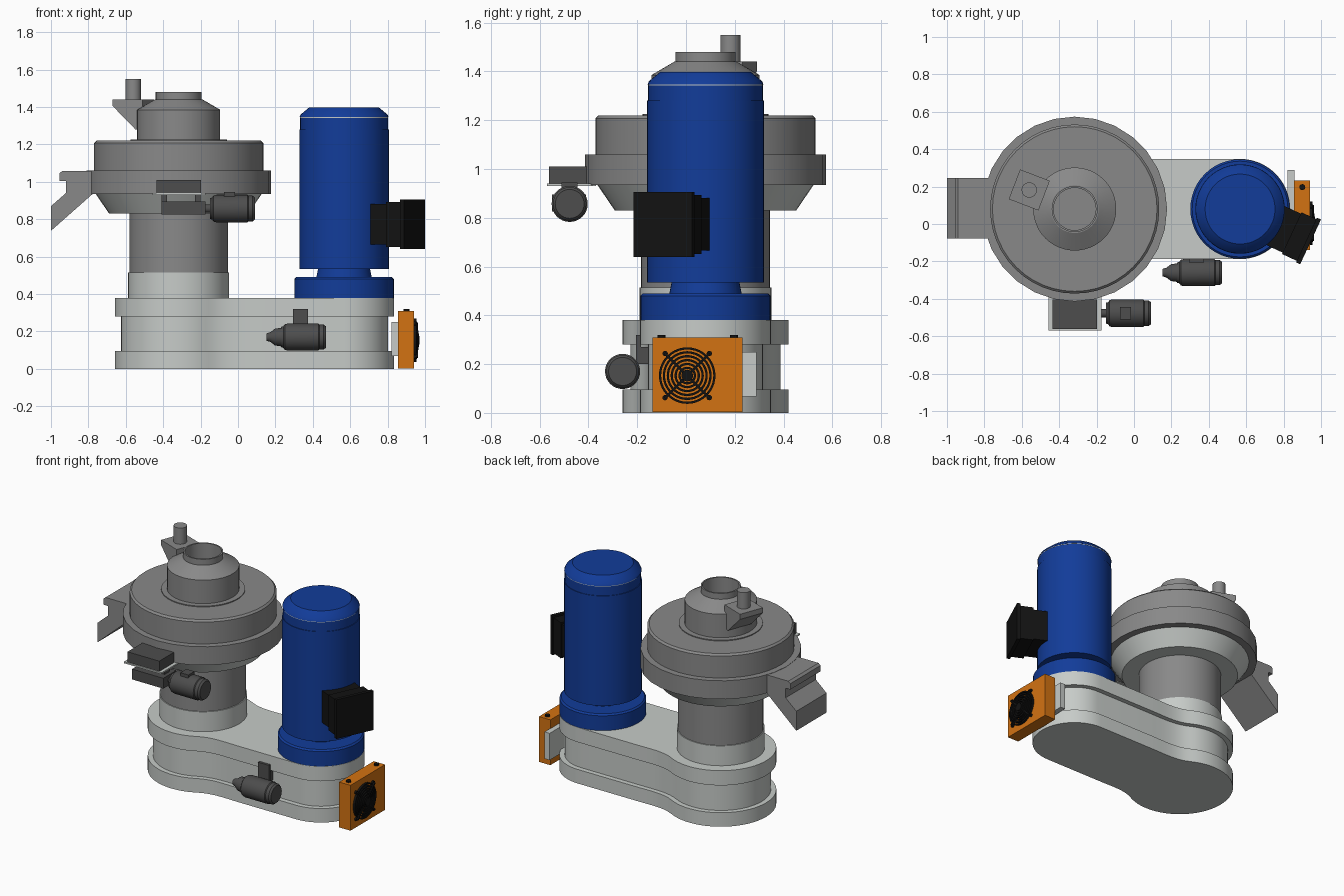
import bpy, bmesh, math
from mathutils import Matrix, Vector

if "Cube" in bpy.data.objects:
    bpy.data.objects.remove(bpy.data.objects["Cube"])


def material(name, r, g, b):
    m = bpy.data.materials.new(name)
    m.diffuse_color = (r, g, b, 1)
    m.use_nodes = True
    m.node_tree.nodes["Principled BSDF"].inputs["Base Color"].default_value = m.diffuse_color
    return m


LIGHT = material("light grey paint", 0.57, 0.60, 0.58)
STEEL = material("steel grey", 0.25, 0.25, 0.25)
DARK = material("dark grey", 0.075, 0.075, 0.075)
BLUE = material("motor blue", 0.006, 0.045, 0.32)
ORANGE = material("orange", 0.65, 0.17, 0.006)
BLACK = material("black", 0.006, 0.006, 0.006)

BOWL = (-0.317, 0.08)      # vertical axis of the bowl
MOTOR = (0.567, 0.08)      # vertical axis of the main motor
X_AXIS = Matrix.Rotation(math.pi / 2, 4, 'Y')   # turns local z to +x


def finish(name, bm, mat, matrix=None, smooth=True):
    bmesh.ops.remove_doubles(bm, verts=bm.verts, dist=1e-5)
    bmesh.ops.recalc_face_normals(bm, faces=bm.faces)
    if matrix:
        bm.transform(matrix)
    me = bpy.data.meshes.new(name)
    bm.to_mesh(me)
    bm.free()
    me.materials.append(mat)
    ob = bpy.data.objects.new(name, me)
    bpy.context.collection.objects.link(ob)
    if smooth:
        bpy.ops.object.select_all(action='DESELECT')
        ob.select_set(True)
        bpy.context.view_layer.objects.active = ob
        bpy.ops.object.shade_smooth_by_angle(angle=math.radians(30))
    return ob


def lathe(name, profile, loc, mat, segs=48, rot=None, closed=False):
    """Turn a (radius, height) profile around local z."""
    bm = bmesh.new()
    rings = [[bm.verts.new((r * math.cos(a), r * math.sin(a), z))
              for a in (2 * math.pi * i / segs for i in range(segs))] for r, z in profile]
    pairs = list(zip(rings, rings[1:]))
    if closed:
        pairs.append((rings[-1], rings[0]))
    for a, b in pairs:
        for i in range(segs):
            j = (i + 1) % segs
            bm.faces.new((a[i], a[j], b[j], b[i]))
    return finish(name, bm, mat, Matrix.Translation(loc) @ (rot or Matrix()))


def prism(name, pts, lo, hi, mat, matrix=None, smooth=False):
    """Extrude a flat (x, y) outline from z = lo to z = hi."""
    bm = bmesh.new()
    f = bm.faces.new([bm.verts.new((x, y, lo)) for x, y in pts])
    ext = bmesh.ops.extrude_face_region(bm, geom=[f])
    top = [v for v in ext["geom"] if isinstance(v, bmesh.types.BMVert)]
    bmesh.ops.translate(bm, verts=top, vec=(0, 0, hi - lo))
    return finish(name, bm, mat, matrix, smooth)


def box(name, x, y, z, mat, matrix=None):
    return prism(name, [(x[0], y[0]), (x[1], y[0]), (x[1], y[1]), (x[0], y[1])],
                 z[0], z[1], mat, matrix)


# --- Belt housing: a wide and a narrow round end with a smooth waist
def housing_outline(inset):
    ra, rb, y0 = 0.341 - inset, 0.268 - inset, BOWL[1]
    arc = [math.radians(180 - 118 * i / 20) for i in range(21)]
    half = [(BOWL[0] + ra * math.cos(a), ra * math.sin(a)) for a in arc]
    t = math.radians(62)
    p0 = Vector(half[-1])
    p1 = p0 + 0.1 * Vector((math.sin(t), -math.cos(t)))
    p2, p3 = Vector((0.02, rb)), Vector((0.14, rb))
    for i in range(1, 9):
        s = i / 8
        half.append(tuple(p0 * (1 - s) ** 3 + p1 * 3 * s * (1 - s) ** 2
                          + p2 * 3 * s * s * (1 - s) + p3 * s ** 3))
    for i in range(17):
        a = math.radians(90 - 90 * i / 16)
        half.append((MOTOR[0] + rb * math.cos(a), rb * math.sin(a)))
    half[-1] = (half[-1][0], 0)
    half[0] = (half[0][0], 0)
    return [(x, y0 + y) for x, y in half] + [(x, y0 - y) for x, y in half[-2:0:-1]]


prism("housing_lower_flange", housing_outline(0), 0, 0.095, LIGHT, smooth=True)
prism("housing_wall", housing_outline(0.033), 0.09, 0.285, LIGHT, smooth=True)
prism("housing_upper_flange", housing_outline(0), 0.28, 0.38, LIGHT, smooth=True)

# --- Column and bowl
bowl = (*BOWL, 0)
lathe("column_base", [(0, 0.37), (0.27, 0.37), (0.27, 0.515), (0, 0.515)], bowl, LIGHT)
lathe("column", [(0, 0.51), (0.264, 0.51), (0.264, 0.84), (0, 0.84)], bowl, STEEL)
lathe("bowl_cone", [(0, 0.83), (0.372, 0.83), (0.447, 0.94), (0, 0.94)], bowl, LIGHT)
lathe("bowl_rim", [(0, 0.935), (0.494, 0.935), (0.494, 1.06), (0, 1.06)], bowl, STEEL, 28)
lathe("bowl_cover", [(0, 1.05), (0.452, 1.05), (0.452, 1.208), (0.44, 1.22), (0, 1.22)],
      bowl, STEEL)
lathe("inlet_neck", [(0.258, 1.215), (0.258, 1.226), (0.222, 1.226), (0.222, 1.385),
                     (0.128, 1.44), (0.123, 1.44), (0.123, 1.48), (0.113, 1.48),
                     (0.113, 1.3), (0, 1.3)], bowl, STEEL)

# --- Side feeder: slanted hopper with a pipe, leaning on the neck
feeder = Matrix.Translation((-0.56, 0.182, 0)) @ Matrix.Rotation(math.radians(-21), 4, 'Z')
upright = Matrix.Rotation(math.pi / 2, 4, 'X')       # outline (x, y) -> (x, z)
prism("feeder_hopper", [(-0.085, 1.44), (-0.085, 1.405), (0.045, 1.28), (0.085, 1.28),
                        (0.085, 1.44)], -0.085, 0.085, STEEL, feeder @ upright)
lathe("feeder_pipe", [(0, 1.43), (0.041, 1.43), (0.041, 1.55), (0, 1.55)],
      (-0.56, 0.182, 0), STEEL, 24)

# --- Discharge chute on the left
prism("discharge_chute", [(-0.7, 1.058), (-0.94, 1.058), (-0.955, 1.045), (-0.955, 1.005),
                          (-0.92, 1.005), (-0.92, 0.94), (-1.0, 0.87), (-1.0, 0.738),
                          (-0.775, 0.937), (-0.7, 0.937)], -0.247, 0.077, STEEL, upright)

# --- Main motor
motor = (*MOTOR, 0)
lathe("motor_flange", [(0, 0.375), (0.266, 0.375), (0.266, 0.48), (0.256, 0.49), (0, 0.49)],
      motor, BLUE)
lathe("motor_neck", [(0, 0.48), (0.15, 0.48), (0.138, 0.54), (0, 0.54)], motor, BLUE)
lathe("motor_body", [(0, 0.535), (0.239, 0.535), (0.239, 1.28), (0.235, 1.28),
                     (0.235, 1.343), (0, 1.343)], motor, BLUE)
lathe("motor_seam", [(0, 1.342), (0.236, 1.342), (0.236, 1.347), (0, 1.347)], motor, LIGHT)
lathe("motor_cap", [(0, 1.346), (0.238, 1.346), (0.232, 1.36), (0.187, 1.397), (0, 1.397)],
      motor, BLUE)

# --- Terminal box, turned towards the front right
turn = Matrix.Translation(motor) @ Matrix.Rotation(math.radians(-25), 4, 'Z')
box("terminal_box_neck", (0.2, 0.32), (-0.115, 0.115), (0.665, 0.882), BLACK, turn)
box("terminal_box_body", (0.305, 0.4), (-0.123, 0.123), (0.652, 0.893), BLACK, turn)
box("terminal_box_lid", (0.392, 0.416), (-0.132, 0.132), (0.64, 0.905), BLACK, turn)

# --- Oil cooler with fan grille
box("cooler_bracket", (0.82, 0.858), (-0.05, 0.29), (0.068, 0.25), LIGHT)
box("cooler_case", (0.855, 0.94), (-0.138, 0.232), (0.003, 0.31), ORANGE)
fan = (0.94, 0.005, 0.153)
for i in range(6):
    r, h = 0.116 - 0.016 * i, 0.014 + 0.0025 * i
    lathe(f"grille_ring_{i + 1}", [(r - 0.009, h - 0.015), (r, h - 0.015), (r, h),
                                   (r - 0.009, h)], fan, BLACK, 40, X_AXIS, closed=True)
lathe("fan_hub", [(0, -0.005), (0.024, -0.005), (0.024, 0.03), (0, 0.03)], fan, BLACK, 24, X_AXIS)
for k in range(4):
    a = math.radians(45 + 90 * k)
    spin = Matrix.Translation(fan) @ Matrix.Rotation(a, 4, 'X')
    box(f"grille_spoke_{k + 1}", (0.0, 0.022), (0, 0.13), (-0.005, 0.005), BLACK, spin)
    p = (fan[0], fan[1] + 0.128 * math.cos(a), fan[2] + 0.128 * math.sin(a))
    lathe(f"grille_bolt_{k + 1}", [(0, -0.005), (0.011, -0.005), (0.011, 0.012), (0, 0.012)],
          p, BLACK, 16, X_AXIS)
for side, y in (("front", -0.1), ("back", 0.197)):
    lathe(f"cooler_plug_{side}", [(0, 0.3), (0.016, 0.3), (0.016, 0.32), (0, 0.32)],
          (0.9, y, 0), BLACK, 16)


# --- Small geared motors lying along x
def small_motor(name, loc, r):
    lathe(name, [(0, 0), (r * 0.75, 0), (r * 0.8, 0.012), (r * 0.95, 0.02), (r, 0.035),
                 (r, 0.2), (r * 0.93, 0.205), (r * 0.93, 0.228), (r * 0.8, 0.24), (0, 0.24)],
          loc, DARK, 32, X_AXIS)


small_motor("pump_motor", (0.23, -0.26, 0.17), 0.072)
lathe("pump_nose", [(0, 0), (0.02, 0), (0.026, 0.02), (0.045, 0.045), (0.05, 0.08), (0, 0.08)],
      (0.153, -0.26, 0.17), DARK, 24, X_AXIS)
box("pump_bracket", (0.295, 0.375), (-0.205, -0.185), (0.2, 0.32), DARK)
box("pump_mount", (0.3, 0.37), (-0.2, -0.14), (0.2, 0.27), DARK)

small_motor("scraper_motor", (-0.15, -0.477, 0.857), 0.074)
lathe("scraper_shaft", [(0, 0), (0.022, 0), (0.022, 0.04), (0, 0.04)],
      (-0.18, -0.477, 0.857), DARK, 24, X_AXIS)
box("scraper_motor_terminal", (-0.075, -0.015), (-0.51, -0.445), (0.9, 0.945), DARK)
box("scraper_gearbox", (-0.41, -0.175), (-0.55, -0.41), (0.825, 0.895), DARK)
box("scraper_upper_box", (-0.435, -0.197), (-0.562, -0.405), (0.938, 1.01), DARK)
box("scraper_plate", (-0.457, -0.175), (-0.57, -0.37), (0.93, 0.94), LIGHT)
for side, x in (("left", -0.395), ("right", -0.215)):
    box(f"scraper_post_{side}", (x - 0.015, x + 0.015), (-0.5, -0.45), (0.89, 0.935), DARK)
